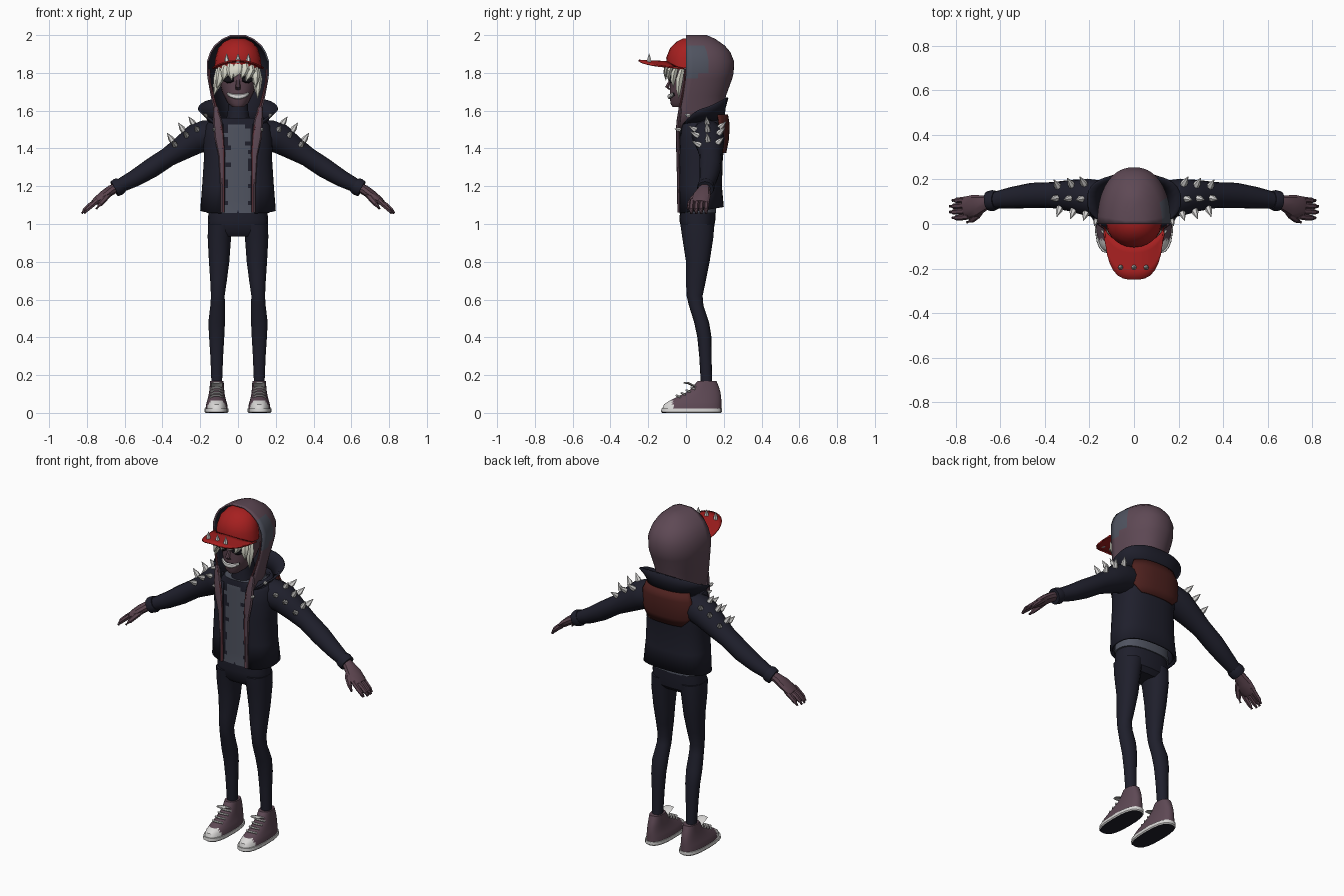
import bpy, bmesh, math, random
from mathutils import Vector

random.seed(4)
COLS = dict(navy=(.0135, .0138, .025), black=(.007, .006, .009), purple=(.112, .066, .09),
            skin=(.105, .057, .076), red=(.38, .014, .014), maroon=(.075, .015, .013),
            slate=(.08, .088, .118), blond=(.68, .68, .58), pale=(.7, .69, .68), rose=(.15, .045, .06))
MAT = {}
for k, c in COLS.items():
    MAT[k] = bpy.data.materials.new(k)
    MAT[k].diffuse_color = (*c, 1)


def make(name, verts, faces, mats, rule=None):
    me = bpy.data.meshes.new(name)
    me.from_pydata([tuple(v) for v in verts], [], faces)
    for m in mats.split():
        me.materials.append(MAT[m])
    me.update()
    if rule:
        for p in me.polygons:
            p.material_index = int(rule(p.center, p.normal))
    ob = bpy.data.objects.new(name, me)
    bpy.context.collection.objects.link(ob)
    return ob


def strips(rows, n, closed):
    m = n if closed else n - 1
    return [(i * n + j, i * n + (j + 1) % n, (i + 1) * n + (j + 1) % n, (i + 1) * n + j)
            for i in range(rows - 1) for j in range(m)]


def spow(v, e):
    return math.copysign(abs(v) ** e, v)


def loft(name, rows, mats, n=16, e=.9, rule=None):
    """Closed body from horizontal rings (z, x0, x1, y0, y1)."""
    rows = sorted(rows)
    vs = []
    for z, x0, x1, y0, y1 in rows:
        for j in range(n):
            a = 2 * math.pi * j / n
            vs.append(((x0 + x1) / 2 + (x1 - x0) / 2 * spow(math.sin(a), e),
                       (y0 + y1) / 2 - (y1 - y0) / 2 * spow(math.cos(a), e), z))
    k = (len(rows) - 1) * n
    fs = strips(len(rows), n, True) + [tuple(range(n))[::-1], tuple(range(k, k + n))]
    return make(name, vs, fs, mats, rule)


def solid(ob, th, off=0, rim=0):
    m = ob.modifiers.new("thickness", 'SOLIDIFY')
    m.thickness, m.offset, m.material_offset, m.material_offset_rim = th, -1, off, rim
    return ob


def shell(name, rows, mats, n=25, e=.8, rule=None, cap=False):
    """Front-open shell from rings (z, rx, y0, y1, half opening, lift at back)."""
    vs = []
    for z, rx, y0, y1, op, lift in rows:
        a0 = math.asin(min(1, abs(op) / rx) ** (1 / e))
        if op < 0:
            a0 = math.pi - a0
        for j in range(n):
            a = a0 + (2 * math.pi - 2 * a0) * j / (n - 1)
            vs.append((rx * spow(math.sin(a), e), (y0 + y1) / 2 - (y1 - y0) / 2 * spow(math.cos(a), e),
                       z + lift * (1 - math.cos(a)) / 2))
    fs = strips(len(rows), n, False)
    if cap:
        fs.append(tuple(range(len(vs) - n, len(vs))))
    return make(name, vs, fs, mats, rule)


def tube(name, path, mats, n=8):
    """Sweep along points (x, y, z, side radius, up radius)."""
    pts = [Vector(p[:3]) for p in path]
    vs = []
    for i, p in enumerate(path):
        t = (pts[min(i + 1, len(pts) - 1)] - pts[max(i - 1, 0)]).normalized()
        ref = Vector((0, 1, 0)) if abs(t.z) > .75 else Vector((0, 0, 1))
        side = t.cross(ref).normalized()
        up = side.cross(t)
        for j in range(n):
            a = 2 * math.pi * j / n
            vs.append(pts[i] + side * math.cos(a) * p[3] + up * math.sin(a) * p[-1])
    k = (len(pts) - 1) * n
    fs = strips(len(pts), n, True) + [tuple(range(n))[::-1], tuple(range(k, k + n))]
    ob = make(name, vs, fs, mats)
    bm = bmesh.new()
    bm.from_mesh(ob.data)
    bmesh.ops.recalc_face_normals(bm, faces=bm.faces)
    bm.to_mesh(ob.data)
    bm.free()
    return ob


def spike(name, p, d, r=.015, h=.048):
    p, d = Vector(p), Vector(d).normalized()
    a, b = p - d * .01, p + d * h
    tube(name, [(*a, r, r), (*(p + d * h * .25), r, r), (*b, .001, .001)], "pale", 6)


# Head, neck and face
loft("head", [(1.62, -.03, .03, -.072, .0), (1.64, -.055, .055, -.083, .05), (1.7, -.085, .085, -.085, .12),
              (1.76, -.1, .1, -.085, .15), (1.84, -.11, .11, -.085, .17), (1.9, -.1, .1, -.06, .17)], "skin", 20)
loft("neck", [(1.5, -.075, .075, -.02, .13), (1.6, -.055, .055, -.01, .12), (1.68, -.05, .05, -.01, .11)], "navy", 14)
tube("nose", [(0, -.08, 1.765, .008, .008), (0, -.1, 1.725, .014, .012), (0, -.085, 1.713, .012, .006)], "skin", 6)


def face_y(x):
    return .0075 - .0925 * math.sqrt(1 - (x / .08) ** 2)


xs = [-.054 + .012 * i for i in range(10)]
for name, r, out, m in (("lips", .014, 0, "black"), ("teeth", .014, .005, "pale")):
    tube(name, [(x, face_y(x) - out, 1.674 + 5 * x * x, r * .6, r * (1 - abs(x) * 7)) for x in xs], m)
for s, side in ((1, "left"), (-1, "right")):
    tube(side + "_eye_socket", [(s * x, -.083 + 5 * (x - .02) ** 2, 1.765, .009, h)
                                for x, h in ((.02, .008), (.037, .017), (.055, .02), (.073, .01))], "black")

# Broad hair locks hanging from under the cap
for i in range(9):
    u = -1 + i / 4
    a = u * 1.35
    ln = .065 + .08 * abs(u) ** 1.5 + random.uniform(-.012, .015)
    x, y, zt = .1 * math.sin(a), .0 - .094 * math.cos(a), 1.85 - .03 * u * u
    dx = random.uniform(-.028, .008)
    th = .009 + .012 * abs(u)
    tube("hair_lock_%d" % i, [(x, y, zt, .02, th * .7), (x * 1.06, y - .014, zt - ln * .35, .026, th),
                              (x * 1.06 + dx * .4, y - .019, zt - ln * .65, .019, th * .8),
                              (x * 1.06 + dx, y - .018, zt - ln, .001, .001)], "blond", 6)

# Cap with arched brim and studs
loft("cap_dome", [(1.825, -.125, .125, -.1, .1), (1.88, -.12, .12, -.105, .1), (1.93, -.105, .105, -.085, .1),
                  (1.965, -.075, .075, -.05, .09), (1.983, -.035, .035, -.015, .07)], "red", 20, 1)
nu, nv = 17, 5
brim = []
for i in range(nv):
    for j in range(nu):
        u, v = math.sin((j / (nu - 1) - .5) * math.pi), i / (nv - 1)
        y0, y1 = -.01 - .08 * math.sqrt(max(0, 1 - u * u)), -.05 - .2 * math.sqrt(max(0, 1 - abs(u) ** 3))
        brim.append((.13 * u, y0 + (y1 - y0) * v, 1.862 - .036 * u * u + .008 * v))
solid(make("cap_brim", brim, [f[::-1] for f in strips(nv, nu, False)], "red"), .008)
for i, x in enumerate((-.06, 0, .055)):
    spike("brim_spike_%d" % i, (x, -.195, 1.862), (0, 0, 1), .012, .04)

# Hood, dark inside, with one slate panel on the left side
hood = [(1.5, .11, -.05, .2), (1.6, .127, -.03, .2), (1.68, .145, -.015, .212), (1.77, .161, -.002, .245),
        (1.8, .165, 0, .252), (1.86, .165, 0, .255), (1.91, .148, 0, .235), (1.945, .126, 0, .205),
        (1.98, .085, 0, .155), (2.0, .04, 0, .11)]
solid(shell("hood", [(z, w, 2 * f - b, b, w, 0) for z, w, f, b in hood], "purple slate navy navy", 29, .9,
            lambda c, n: 1.77 < c.z < 1.945 and c.y < .11 - .05 * (c.z < 1.8) and c.x > .08, True), .009, 2, 0)

# Shirt with ragged dark sides
loft("shirt", [(1.058, -.165, .165, -.032, .16), (1.1, -.16, .16, -.03, .16)] +
     [(1.1 + .0225 * i, -.155, .155, -.03, .165) for i in range(1, 20)] + [(1.56, -.11, .11, -.025, .16)],
     "slate navy", 72, .8,
     lambda c, n: c.z > 1.1 and c.y < .06 and
     (abs(c.x) > .06 + .01 * math.sin(c.z * 61) + .008 * math.sin(c.z * 143 + c.x * 30) or c.z > 1.53))

# Leather jacket, lining, collar and back patch
JK = [(1.055, .2, -.042, .2, .09, .035), (1.2, .19, -.044, .19, .088, 0), (1.35, .18, -.046, .195, .092, 0),
      (1.45, .186, -.047, .21, .105, 0), (1.52, .172, -.042, .21, .115, 0), (1.57, .132, -.03, .2, .11, 0)]
solid(shell("jacket", JK, "navy", 33), .012)
solid(shell("jacket_lining", [(z + .01, rx - .014, f + .006, b - .014, .078, l) for z, rx, f, b, o, l in JK[:5]],
            "navy", 33), .006)
solid(shell("jacket_collar", [(1.525, .155, -.045, .203, .115, .03), (1.54, .18, -.03, .21, .145, .075),
                              (1.553, .212, -.012, .225, .175, .115)], "navy", 25, .8), .01)
solid(shell("back_patch", [(1.375, .188, -.05, .213, -.11, 0), (1.42, .192, -.05, .222, -.155, 0),
                           (1.45, .194, -.05, .228, -.165, 0), (1.53, .19, -.047, .231, -.165, 0),
                           (1.58, .165, -.03, .222, -.145, 0)], "maroon", 15), .009)

# Trousers hips
loft("hips", [(.935, -.13, .13, .0, .12), (.96, -.155, .155, -.022, .145), (1.02, -.16, .16, -.035, .155),
              (1.12, -.15, .15, -.028, .155)], "navy", 20, .8)

LEG = [(1.0, .02, .16, -.03, .15), (.93, .035, .162, -.02, .145), (.8, .045, .155, 0, .125),
       (.7, .058, .148, 0, .105), (.62, .07, .144, .003, .088), (.57, .068, .147, .015, .092),
       (.48, .068, .158, .043, .122), (.4, .072, .154, .06, .135), (.3, .078, .147, .07, .135), (.13, .085, .14, .08, .14)]
ARM = [(.12, .11, 1.475, .08, .08), (.17, .114, 1.468, .084, .083), (.22, .122, 1.452, .082, .081),
       (.29, .128, 1.405, .07, .066), (.37, .13, 1.355, .058, .053), (.46, .128, 1.295, .057, .053),
       (.55, .118, 1.24, .048, .045), (.635, .106, 1.197, .036, .036)]

for s, side in ((1, "left"), (-1, "right")):
    def fl(path):
        return [(s * p[0], *p[1:]) for p in path]

    def box(rows):
        return [(z, *sorted((s * a, s * b)), c, d) for z, a, b, c, d in rows]

    # Purple placket continuing the hood, with a rose edge
    tube(side + "_placket", fl([(.118, -.028, 1.62, .014, .01), (.108, -.04, 1.54, .024, .011), (.1, -.043, 1.46, .026, .011),
                                (.088, -.04, 1.36, .015, .011), (.083, -.036, 1.2, .01, .011), (.083, -.035, 1.06, .01, .011)]),
         "purple", 8)
    tube(side + "_hood_trim", fl([(.152, -.004, 1.82, .005), (.148, -.008, 1.75, .005), (.13, -.022, 1.67, .006),
                                  (.108, -.037, 1.59, .006), (.085, -.046, 1.5, .006), (.076, -.044, 1.38, .006),
                                  (.077, -.041, 1.2, .006), (.077, -.04, 1.062, .006)]), "rose", 6)
    # Sleeve, cuff and hand
    tube(side + "_sleeve", fl(ARM), "navy", 14)
    tube(side + "_cuff", fl([(.618, .107, 1.207, .042), (.632, .106, 1.198, .047), (.655, .103, 1.186, .044)]), "navy", 12)
    tube(side + "_palm", fl([(.64, .103, 1.195, .028, .026), (.67, .095, 1.18, .034, .027), (.71, .083, 1.152, .05, .025),
                             (.75, .074, 1.122, .05, .02), (.765, .072, 1.112, .042, .015)]), "skin", 10)
    for i in range(4):
        o = i - 1.5
        y, r = .073 + o * .026, .0135
        d = .012 * abs(o)
        tube("%s_finger_%d" % (side, i), fl([(.742, y, 1.126, r), (.79 - d, y - .004, 1.1, r),
                                            (.818 - d, y - .006, 1.075, .012), (.833 - d, y - .006, 1.056, .007)]), "skin", 6)
    tube(side + "_thumb", fl([(.68, .075, 1.165, .016), (.705, .038, 1.135, .016), (.73, .017, 1.105, .013),
                              (.75, .008, 1.08, .006)]), "skin", 6)
    # Shoulder spikes in rows across the sleeve
    for i, (x, z, r) in enumerate(((.19, 1.46, .083), (.25, 1.435, .074), (.315, 1.39, .063))):
        for j, a in enumerate((-58, -8, 42)):
            a = math.radians(a)
            d = Vector((s * .55 * math.cos(a), math.sin(a), .84 * math.cos(a)))
            spike("%s_shoulder_spike_%d%d" % (side, i, j), Vector((s * x, .125, z)) + d * r, d)
    for i, p in enumerate(((.125, -.04, 1.5), (.172, .012, 1.575))):
        spike("%s_lapel_stud_%d" % (side, i), (s * p[0], *p[1:]), (s * .3, -1, .2), .01, .022)
    # Leg
    loft(side + "_leg", box(LEG), "navy", 14)
    # High-top shoe: sole, upper with pale toe, tongue and laces
    loft(side + "_shoe_sole", box([(0, .055, .172, -.125, .185), (.006, .05, .177, -.132, .19), (.024, .05, .176, -.13, .19)]),
         "pale navy", 20, .75, lambda c, n: n.z < -.7)
    loft(side + "_shoe_upper", box([(.022, .054, .172, -.125, .187), (.045, .057, .169, -.117, .187),
                                    (.056, .06, .166, -.1, .187), (.066, .063, .163, -.085, .187),
                                    (.085, .068, .158, -.045, .186), (.11, .072, .153, .005, .182),
                                    (.135, .074, .15, .035, .175), (.168, .076, .148, .06, .162)]),
         "purple pale", 40, .85, lambda c, n: c.y < -.068)
    tube(side + "_shoe_tongue", fl([(.113, .08, .125, .028, .006), (.113, .045, .142, .03, .006),
                                    (.113, .01, .158, .03, .006), (.113, -.012, .16, .024, .004)]), "pale", 8)
    for i in range(4):
        y, z = -.05 + i * .026, .089 + i * .014
        tube("%s_lace_%d" % (side, i), fl([(.08, y + .02, z - .006, .005), (.098, y, z + .003, .006),
                                          (.128, y, z + .003, .006), (.146, y + .02, z - .006, .005)]), "pale", 6)

# Smooth shading with sharp creases kept
for ob in bpy.data.objects:
    ob.select_set(True)
    bpy.context.view_layer.objects.active = ob
bpy.ops.object.shade_smooth_by_angle(angle=math.radians(35))
